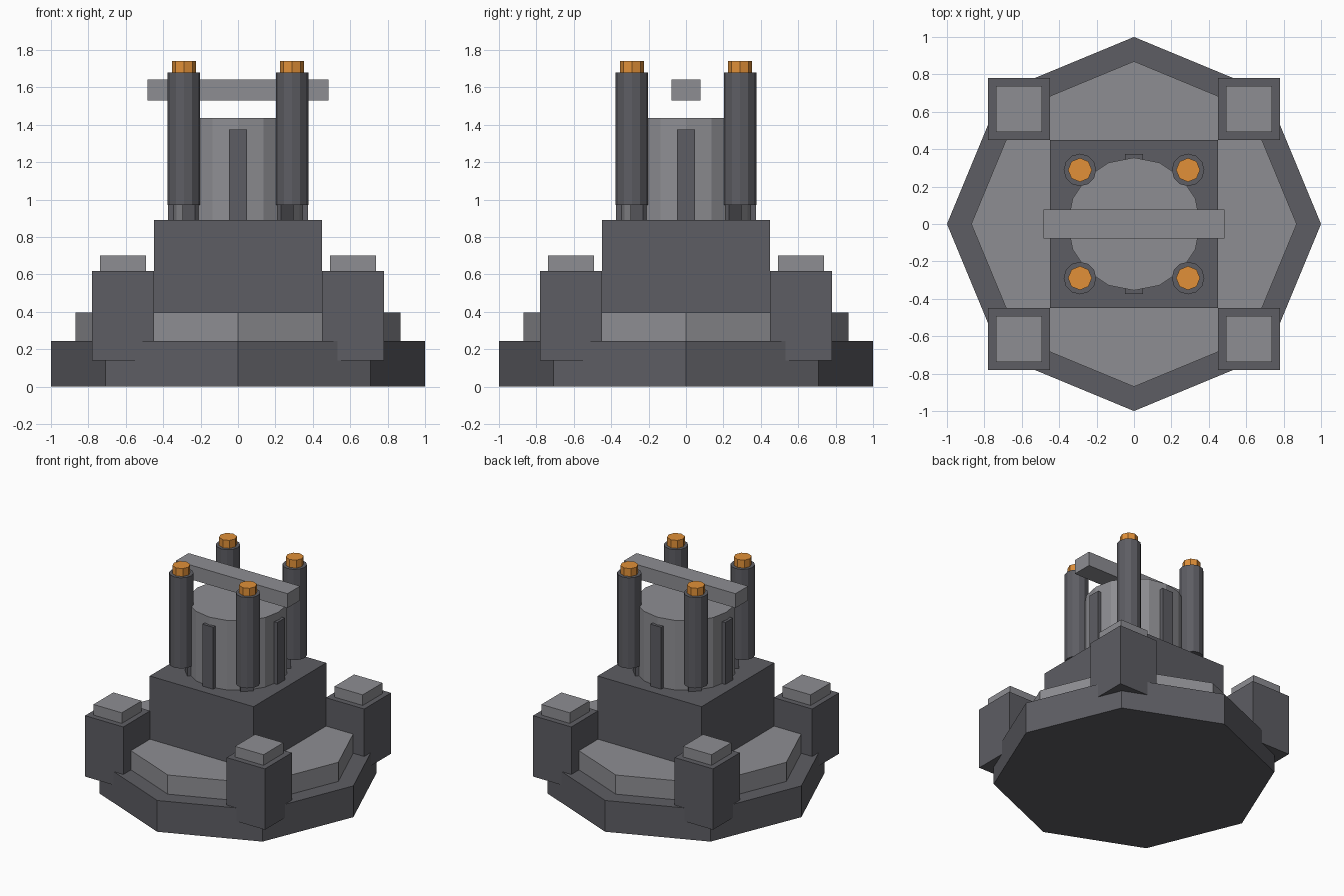
import bpy, bmesh
from math import pi, cos, sin
from mathutils import Matrix

if "Cube" in bpy.data.objects:
    bpy.data.objects.remove(bpy.data.objects["Cube"])


def material(name, rgb):
    m = bpy.data.materials.new(name)
    m.diffuse_color = (*rgb, 1)
    m.use_nodes = True
    m.node_tree.nodes["Principled BSDF"].inputs["Base Color"].default_value = m.diffuse_color
    return m


DARK = material("dark_metal", (0.11, 0.11, 0.125))
LIGHT = material("light_metal", (0.27, 0.27, 0.29))
ORANGE = material("orange", (0.75, 0.28, 0.04))


def finish(bm, name, mat):
    me = bpy.data.meshes.new(name)
    bm.to_mesh(me)
    bm.free()
    me.materials.append(mat)
    ob = bpy.data.objects.new(name, me)
    bpy.context.collection.objects.link(ob)
    return ob


def prism(name, sides, r, z0, z1, mat, x=0, y=0):
    bm = bmesh.new()
    bmesh.ops.create_cone(bm, cap_ends=True, segments=sides, radius1=r, radius2=r,
                          depth=z1 - z0, matrix=Matrix.Translation((x, y, (z0 + z1) / 2)))
    return finish(bm, name, mat)


def box(name, sx, sy, z0, z1, mat, x=0, y=0, angle=0):
    bm = bmesh.new()
    m = (Matrix.Translation((x, y, (z0 + z1) / 2)) @ Matrix.Rotation(angle, 4, 'Z')
         @ Matrix.Diagonal((sx, sy, z1 - z0, 1)))
    bmesh.ops.create_cube(bm, size=1, matrix=m)
    return finish(bm, name, mat)


# stepped octagonal base and central block
prism("base", 8, 1.0, 0, 0.245, DARK)
prism("upper_step", 8, 0.87, 0.245, 0.395, LIGHT)
box("central_block", 0.9, 0.9, 0.395, 0.89, DARK)

# core drum with eight ribs
prism("core_drum", 16, 0.355, 0.89, 1.435, LIGHT)
for i in range(8):
    a = i * pi / 4
    box(f"rib_{i + 1}", 0.06, 0.094, 0.89, 1.375, DARK, 0.344 * cos(a), 0.344 * sin(a), a)

# corner buttresses with caps, and floating columns with orange tips
corners = [(sx, sy) for sx in (-1, 1) for sy in (-1, 1)]
for i, (sx, sy) in enumerate(corners, 1):
    x, y = 0.614 * sx, 0.614 * sy
    box(f"buttress_{i}", 0.332, 0.332, 0.14, 0.617, DARK, x, y)
    box(f"buttress_cap_{i}", 0.246, 0.246, 0.617, 0.70, LIGHT, x, y)
    x, y = 0.289 * sx, 0.289 * sy
    prism(f"column_{i}", 12, 0.087, 0.97, 1.68, DARK, x, y)
    prism(f"column_tip_{i}", 8, 0.064, 1.68, 1.742, ORANGE, x, y)

# cross beam over the drum
box("cross_beam", 0.966, 0.156, 1.53, 1.642, LIGHT)
